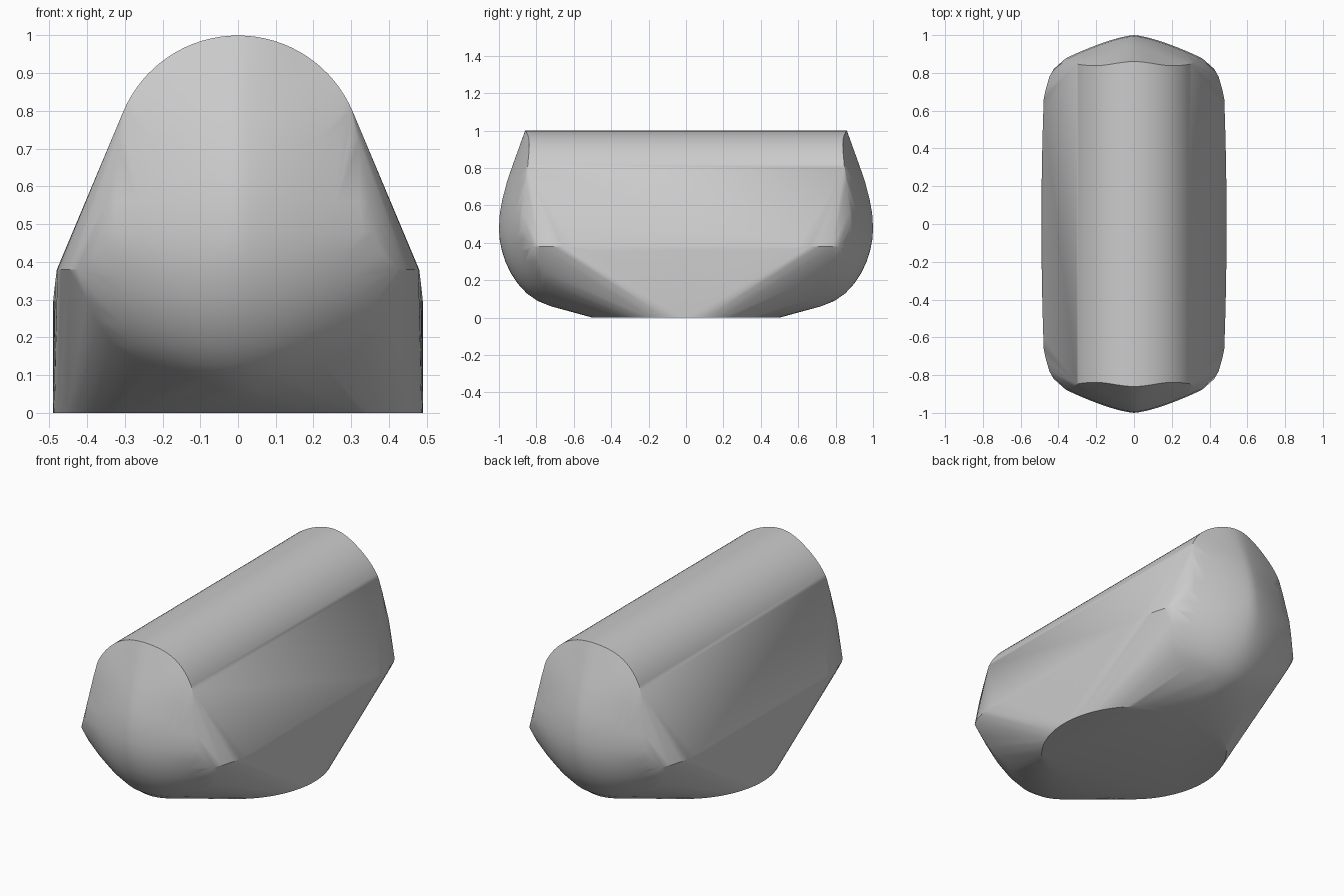
import bpy, bmesh
from math import sin, cos, radians, pi

cube = bpy.data.objects.get("Cube")
if cube:
    bpy.data.objects.remove(cube, do_unlink=True)

points = []


def mirrored(x, y, z):
    """Add a point to all four quarters of the shell."""
    for sx in (1, -1):
        for sy in (1, -1):
            points.append((sx * x, sy * y, z))


def bulge_section(z, tip, width, edge, power):
    """Add one level curve of the rounded end, from tip to side edge."""
    steps = 12
    for i in range(steps + 1):
        t = i / steps
        mirrored(width * t, tip - (tip - edge) * t ** power, z)


# Round foot
for i in range(96):
    a = 2 * pi * i / 96
    points.append((0.49 * cos(a), 0.5 * sin(a), 0))

# Long arched roof, with its end rim dipping inward
for i in range(17):
    a = radians(67) * i / 16
    x = 0.33 * sin(a)
    mirrored(x, 0.86 - 0.022 * sin(pi * x / 0.42) ** 2, 0.67 + 0.33 * cos(a))

# Slightly bowed lower edge of the side walls
for i in range(13):
    t = i / 12
    mirrored(0.49 - 0.01 * t * t, 0.6 * t, 0.29 + 0.09 * t ** 1.7)
for x, y in ((0.478, 0.66), (0.468, 0.71), (0.448, 0.78), (0.425, 0.82)):
    mirrored(x, y, 0.38)

# Rounded ends: height, tip, half width, edge, curve power
for section in (
    (0.93, 0.885, 0.20, 0.838, 1.4),
    (0.87, 0.907, 0.26, 0.842, 1.4),
    (0.80, 0.932, 0.30, 0.850, 1.4),
    (0.72, 0.959, 0.32, 0.858, 1.4),
    (0.63, 0.982, 0.335, 0.867, 1.4),
    (0.56, 0.995, 0.35, 0.875, 1.4),
    (0.48, 1.0, 0.36, 0.878, 1.4),
    (0.42, 0.997, 0.385, 0.855, 1.5),
    (0.36, 0.985, 0.40, 0.825, 1.6),
    (0.30, 0.966, 0.40, 0.79, 1.7),
    (0.24, 0.938, 0.375, 0.76, 1.8),
    (0.18, 0.898, 0.33, 0.73, 1.9),
    (0.13, 0.852, 0.27, 0.70, 2),
    (0.09, 0.795, 0.20, 0.67, 2),
    (0.06, 0.72, 0.10, 0.67, 2),
):
    bulge_section(*section)

# Stretch one tight skin over all the guide curves
bm = bmesh.new()
for p in points:
    bm.verts.new(p)
bmesh.ops.remove_doubles(bm, verts=bm.verts, dist=0.0005)
hull = bmesh.ops.convex_hull(bm, input=bm.verts)
unused = {v for v in hull["geom_interior"] + hull["geom_unused"]
          if isinstance(v, bmesh.types.BMVert)}
bmesh.ops.delete(bm, geom=list(unused), context="VERTS")
bmesh.ops.dissolve_limit(bm, angle_limit=radians(0.5),
                         verts=bm.verts, edges=bm.edges)
bmesh.ops.recalc_face_normals(bm, faces=bm.faces)
mesh = bpy.data.meshes.new("shell")
bm.to_mesh(mesh)
bm.free()
shell = bpy.data.objects.new("shell", mesh)
bpy.context.collection.objects.link(shell)

# Plain grey finish
grey = bpy.data.materials.new("plain_grey")
grey.use_nodes = True
color = (0.6, 0.6, 0.6, 1)
grey.diffuse_color = color
grey.node_tree.nodes["Principled BSDF"].inputs["Base Color"].default_value = color
mesh.materials.append(grey)

# Smooth skin with crisp rims
bpy.ops.object.select_all(action="DESELECT")
shell.select_set(True)
bpy.context.view_layer.objects.active = shell
bpy.ops.object.shade_smooth_by_angle(angle=radians(30))
